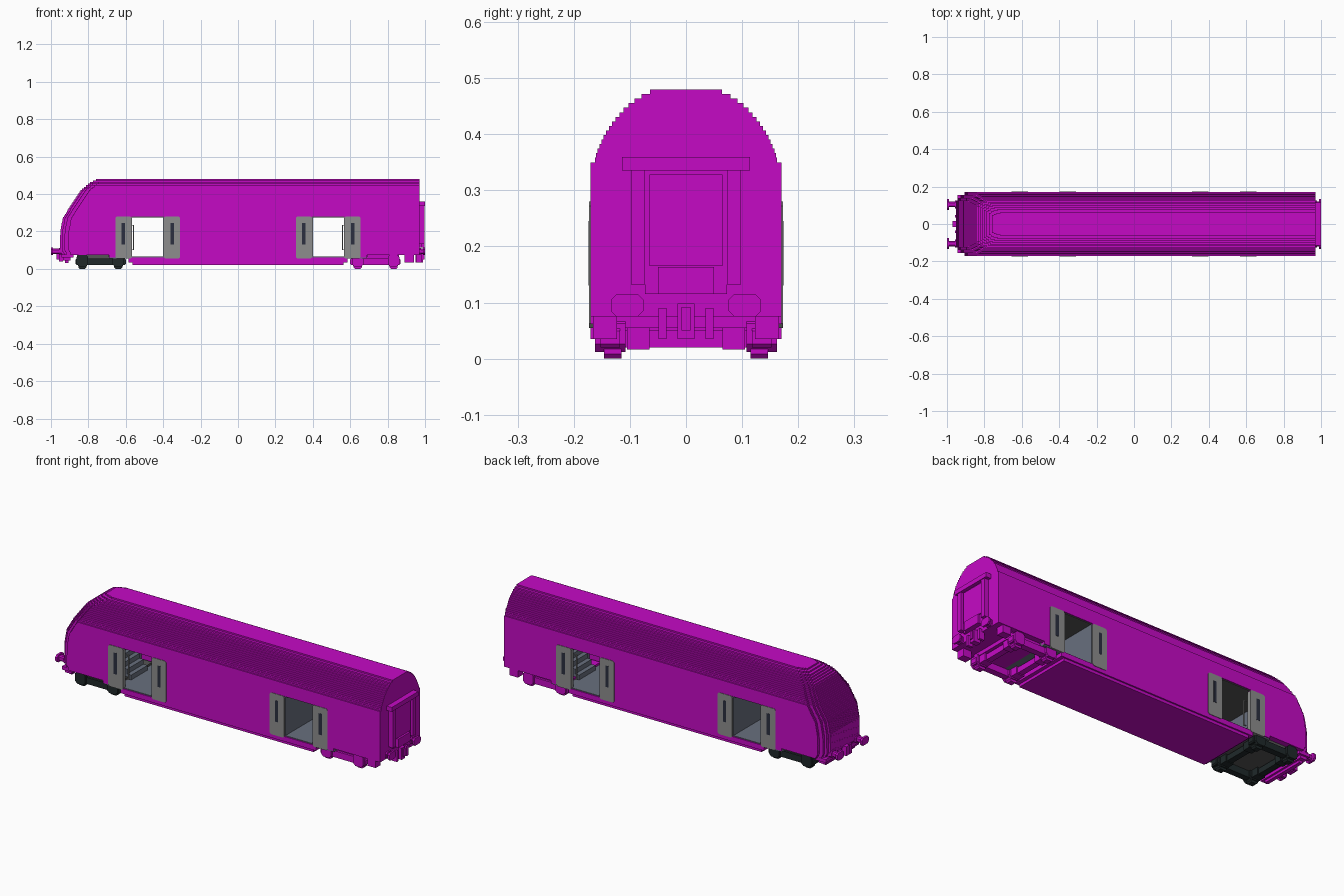
import bpy, bmesh, math

if "Cube" in bpy.data.objects:
    bpy.data.objects.remove(bpy.data.objects["Cube"])


def material(name, r, g, b):
    m = bpy.data.materials.new(name)
    m.diffuse_color = (r, g, b, 1)
    m.use_nodes = True
    m.node_tree.nodes["Principled BSDF"].inputs["Base Color"].default_value = m.diffuse_color
    return m


MAGENTA = material("magenta", 0.56, 0.003, 0.56)
GREY = material("door grey", 0.27, 0.27, 0.27)
BLACK = material("bogie black", 0.014, 0.022, 0.023)
SLATE = material("slate", 0.14, 0.16, 0.21)
DARK = material("dark grey", 0.09, 0.09, 0.09)
GLASS = material("dark glass", 0.024, 0.028, 0.05)


def prism(bm, pts, axis, a, b):
    """Extrude a 2D outline from a to b along the axis."""
    def put(p, t):
        return {"x": (t, *p), "y": (p[0], t, p[1]), "z": (*p, t)}[axis]
    lo = [bm.verts.new(put(p, a)) for p in pts]
    hi = [bm.verts.new(put(p, b)) for p in pts]
    bm.faces.new(lo)
    bm.faces.new(hi[::-1])
    for i in range(len(pts)):
        j = (i + 1) % len(pts)
        bm.faces.new((lo[i], hi[i], hi[j], lo[j]))


def box(bm, x0, x1, y0, y1, z0, z1):
    prism(bm, [(x0, y0), (x1, y0), (x1, y1), (x0, y1)], "z", z0, z1)


def octo(x0, x1, z0, z1, c):
    """Rectangle with cut corners."""
    return [(x0 + c, z0), (x1 - c, z0), (x1, z0 + c), (x1, z1 - c),
            (x1 - c, z1), (x0 + c, z1), (x0, z1 - c), (x0, z0 + c)]


def finish(bm, name, mat):
    bmesh.ops.recalc_face_normals(bm, faces=bm.faces)
    me = bpy.data.meshes.new(name)
    bm.to_mesh(me)
    bm.free()
    me.materials.append(mat)
    ob = bpy.data.objects.new(name, me)
    bpy.context.collection.objects.link(ob)
    return ob


def boxes(name, mat, items, mirror_y=False):
    bm = bmesh.new()
    for it in items:
        box(bm, *it)
        if mirror_y:
            x0, x1, y0, y1, z0, z1 = it
            box(bm, x0, x1, -y1, -y0, z0, z1)
    return finish(bm, name, mat)


W = 0.17          # half width of the body
STEP = 0.0081     # height of one roof step
END = 0.97        # rear wall
NOSE = [(0.07, -0.935), (0.1, -0.952), (0.2, -0.95), (0.27, -0.937),
        (0.344, -0.892), (0.424, -0.838), (0.46, -0.79), (0.48, -0.75)]


def nose_x(z):
    for (z0, a), (z1, b) in zip(NOSE, NOSE[1:]):
        if z <= z1:
            return a + (b - a) * max(0, (z - z0) / (z1 - z0))
    return NOSE[-1][1]


def half_width(z):
    return min(W, W * math.sqrt(1 - ((z - 0.297) / 0.193) ** 2)) if z > 0.35 else W


def plan(z, back):
    """Stepped plan outline of one layer, blunt at the nose."""
    n, w = nose_x(z), half_width(z)
    k = w / W
    steps = [(0, 0.045), (0.011, 0.03), (0.024, 0.016), (0.045, 0)]
    side = []
    for i, (dx, dy) in enumerate(steps):
        if i:
            side.append((n + dx, w - steps[i - 1][1] * k))
        side.append((n + dx, w - dy * k))
    side.append((back, w))
    return side + [(x, -y) for x, y in reversed(side)]


# Stepped roof running the whole length
bm = bmesh.new()
for i in range(16):
    z = 0.35 + i * STEP
    prism(bm, plan(z + STEP / 2, END), "z", z, z + STEP)
finish(bm, "stepped_roof", MAGENTA)

# Nose built from thin layers
bm = bmesh.new()
for i in range(34):
    z = 0.0746 + i * STEP
    prism(bm, plan(z + STEP / 2, -0.84), "z", z, z + STEP)
finish(bm, "stepped_nose", MAGENTA)

# Side walls, end compartments and floor pan, with open doorways
boxes("body_shell", MAGENTA, [
    (-0.84, END, -W, W, 0.28, 0.35),
    (-0.395, 0.395, -W, W, 0.062, 0.28),
    (-0.84, -0.69, -W, W, 0.075, 0.28),
    (0.69, END, -W, W, 0.075, 0.28),
    (-0.585, 0.585, -W, W, 0.035, 0.062),
    (-0.565, 0.565, -0.162, 0.162, 0.02, 0.035)])
boxes("vestibule_walls", MAGENTA, [
    (s * 0.63 - 0.06, s * 0.63 + 0.06, 0.15, W, 0.062, 0.28)
    for s in (-1, 1)], True)

# Vestibule interiors: floor, ceiling, partition, steps and handrails
floor, ceiling, walls, steps, rails = [], [], [], [], []


def span(s, a, b):
    return (a, b) if s > 0 else (-b, -a)


for s in (-1, 1):
    floor.append((*span(s, 0.395, 0.69), -0.165, 0.165, 0.055, 0.066))
    ceiling.append((*span(s, 0.395, 0.69), -0.165, 0.165, 0.276, 0.282))
    walls.append((*span(s, 0.393, 0.4), -0.166, 0.166, 0.064, 0.278))
    walls.append((*span(s, 0.683, 0.692), -0.15, 0.15, 0.064, 0.278))
    for i in range(4):
        steps.append((*span(s, 0.59 + 0.024 * i, 0.684), -0.07, 0.07,
                      0.066 + 0.026 * i, 0.092 + 0.026 * i))
    for y in (-0.135, 0.135):
        rails.append((*span(s, 0.556, 0.561), y - 0.003, y + 0.003, 0.1, 0.235))
        for z in (0.1, 0.231):
            rails.append((*span(s, 0.561, 0.572), y - 0.003, y + 0.003, z, z + 0.004))
boxes("vestibule_floor", SLATE, floor)
boxes("vestibule_ceiling", DARK, ceiling)
boxes("vestibule_partitions", SLATE, walls)
boxes("interior_steps", SLATE, steps)
boxes("door_handrails", GREY, rails)

# Open sliding door leaves with slim windows
bm, wins = bmesh.new(), []
for s in (-1, 1):
    for a, b, wa, wb in ((0.31, 0.397, 0.342, 0.36), (0.567, 0.656, 0.604, 0.624)):
        for t in (-1, 1):
            prism(bm, octo(*span(s, a, b), 0.055, 0.28, 0.008), "y", t * 0.152, t * 0.1725)
        wins.append((*span(s, wa, wb), 0.17, 0.1735, 0.13, 0.245))
finish(bm, "door_leaves", GREY)
boxes("door_windows", GLASS, wins, True)

# Bogies: side frames with bulky ends, joined by cross beams
for name, mat, s in (("front_bogie", BLACK, -1), ("rear_bogie", MAGENTA, 1)):
    bm = bmesh.new()
    for t in (-1, 1):
        for c, h in ((0.64, 0.066), (0.832, 0.077)):
            prism(bm, octo(s * c - 0.031, s * c + 0.031, 0.012, h, 0.014),
                  "y", t * 0.108, t * 0.162)
            prism(bm, octo(s * c - 0.022, s * c + 0.022, 0.0, 0.05, 0.008),
                  "y", t * 0.115, t * 0.146)
        x0, x1 = span(s, 0.6, 0.868)
        prism(bm, octo(x0, x1, 0.02, 0.055, 0.006), "y", t * 0.118, t * 0.152)
    for c in (0.64, 0.832):
        box(bm, s * c - 0.016, s * c + 0.016, -0.12, 0.12, 0.02, 0.05)
        for t in (-1, 1):
            box(bm, s * c - 0.024, s * c + 0.024, t * 0.085 - 0.02,
                t * 0.085 + 0.02, 0.016, 0.055)
    finish(bm, name, mat)
    boxes(name + "_plate", DARK if s < 0 else MAGENTA,
          [(*span(s, 0.61, 0.86), -0.14, 0.14, 0.055, 0.077)])

# Rear gangway: door, posts, hood and tread plate
boxes("gangway_door", MAGENTA, [
    (END, 0.982, -0.073, 0.073, 0.115, 0.335),
    (0.982, 0.988, -0.065, 0.065, 0.165, 0.328),
    (0.98, 0.996, -0.05, 0.05, 0.115, 0.163)])
boxes("gangway_posts", MAGENTA, [(END, 0.996, 0.073, 0.098, 0.132, 0.335)], True)
boxes("gangway_hood", MAGENTA, [(END, 1.0, -0.114, 0.114, 0.335, 0.359)])

# Buffers at both ends
bm = bmesh.new()
for s, wall, stem in ((-1, 0.94, 0.988), (1, 0.96, 0.99)):
    for t in (-1, 1):
        y = t * 0.105
        prism(bm, octo(y - 0.014, y + 0.014, 0.08, 0.108, 0.006), "x", s * wall, s * stem)
        prism(bm, octo(y - 0.029, y + 0.029, 0.075, 0.115, 0.01), "x", s * stem, s)
        prism(bm, octo(y - 0.021, y + 0.021, 0.077, 0.112, 0.008), "x",
              s * wall, s * (wall + 0.018))
finish(bm, "buffers", MAGENTA)

# Rear underframe: side blocks, hoses and coupler
boxes("rear_underframe", MAGENTA, [
    (0.89, 0.94, 0.123, 0.166, 0.035, 0.08),
    (0.955, 0.985, 0.035, 0.049, 0.035, 0.09)], True)
boxes("rear_coupler", MAGENTA, [
    (0.95, 0.99, -0.015, 0.015, 0.035, 0.098),
    (0.99, 0.996, -0.008, 0.008, 0.05, 0.092)])

# Front skirt narrowing downward, with coupler and hoses
bm = bmesh.new()
for x0, x1, w, z0, z1 in ((-0.945, -0.88, 0.155, 0.06, 0.078),
                          (-0.935, -0.895, 0.145, 0.045, 0.06),
                          (-0.925, -0.905, 0.125, 0.032, 0.045)):
    box(bm, x0, x1, -w, w, z0, z1)
finish(bm, "front_skirt", MAGENTA)
boxes("front_coupler", MAGENTA, [(-0.97, -0.94, -0.015, 0.015, 0.05, 0.1)])
boxes("front_hoses", MAGENTA, [(-0.958, -0.935, 0.035, 0.049, 0.04, 0.092)], True)
